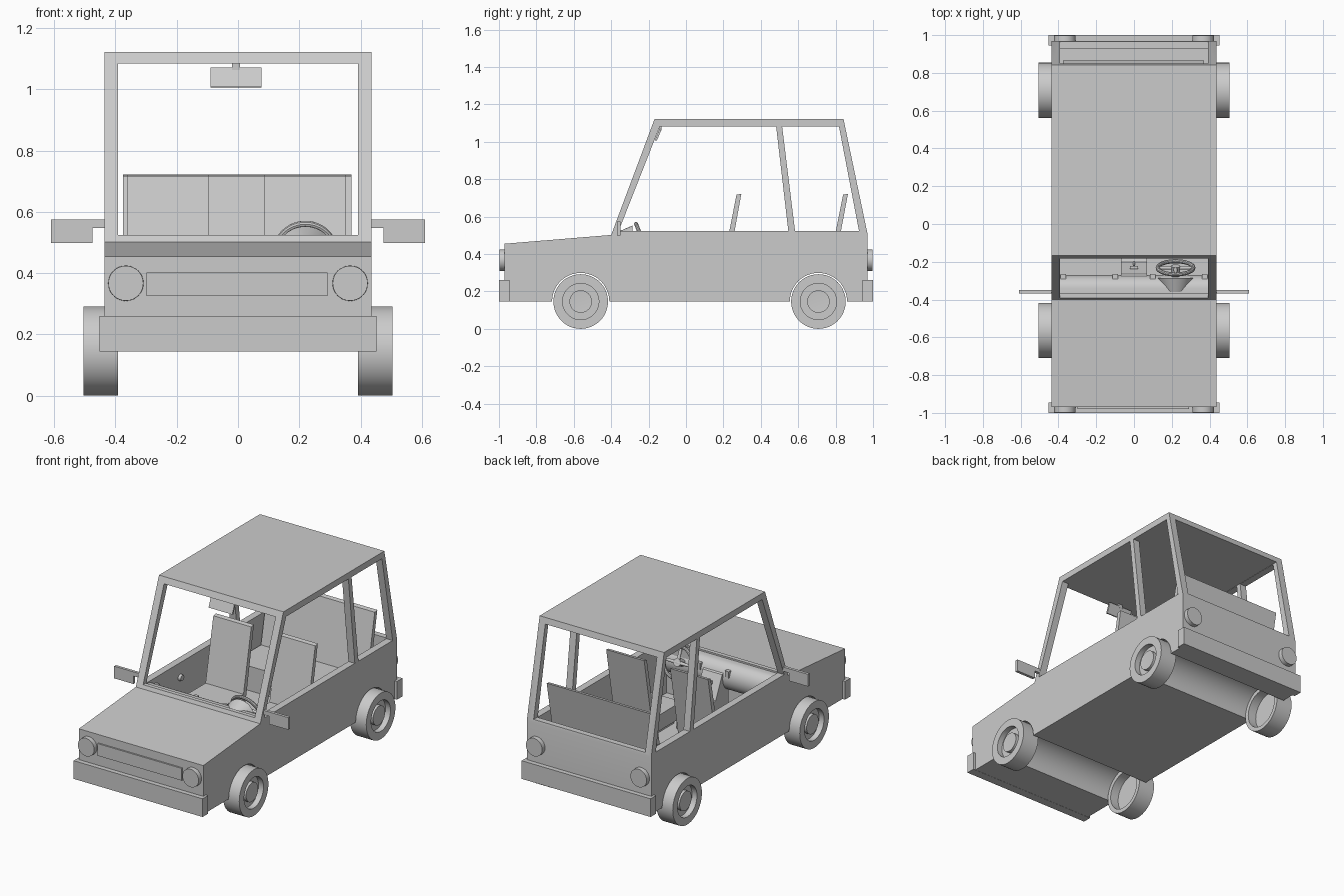
import bpy, bmesh
from math import sin, cos, pi, radians
from mathutils import Matrix, Vector

if "Cube" in bpy.data.objects:
    bpy.data.objects.remove(bpy.data.objects["Cube"])


def finish(name, bm, smooth=False):
    bmesh.ops.remove_doubles(bm, verts=bm.verts, dist=1e-5)
    bmesh.ops.recalc_face_normals(bm, faces=bm.faces)
    me = bpy.data.meshes.new(name)
    bm.to_mesh(me)
    bm.free()
    ob = bpy.data.objects.new(name, me)
    bpy.context.collection.objects.link(ob)
    if smooth:
        shade(ob)
    return ob


def activate(ob):
    bpy.ops.object.select_all(action='DESELECT')
    ob.select_set(True)
    bpy.context.view_layer.objects.active = ob


def shade(ob):
    activate(ob)
    bpy.ops.object.shade_smooth_by_angle(angle=radians(30))


def prism(name, pts, x0, x1, smooth=False):
    """Extrude a (y, z) profile from x0 to x1."""
    bm = bmesh.new()
    f = bm.faces.new([bm.verts.new((x0, y, z)) for y, z in pts])
    r = bmesh.ops.extrude_face_region(bm, geom=[f])
    vs = [g for g in r['geom'] if isinstance(g, bmesh.types.BMVert)]
    bmesh.ops.translate(bm, verts=vs, vec=(x1 - x0, 0, 0))
    return finish(name, bm, smooth)


def box(name, x0, x1, y0, y1, z0, z1):
    return prism(name, [(y0, z0), (y1, z0), (y1, z1), (y0, z1)], x0, x1)


def lathe(name, prof, centre, axis, steps=48):
    """Spin (distance along axis, radius) points around an axis."""
    bm = bmesh.new()
    vs = [bm.verts.new((r, 0, h)) for h, r in prof]
    es = [bm.edges.new(p) for p in zip(vs, vs[1:])]
    bmesh.ops.spin(bm, geom=vs + es, cent=(0, 0, 0), axis=(0, 0, 1),
                   angle=2 * pi, steps=steps)
    rot = Vector((0, 0, 1)).rotation_difference(Vector(axis)).to_matrix().to_4x4()
    bm.transform(Matrix.Translation(centre) @ rot)
    return finish(name, bm, True)


def cylinder(name, centre, axis, r0, r1, h):
    return lathe(name, [(0, 0), (0, r0), (h, r1), (h, 0)], centre, axis, 32)


def cut(ob, cutter):
    m = ob.modifiers.new("cut", 'BOOLEAN')
    m.operation, m.solver, m.object = 'DIFFERENCE', 'EXACT', cutter
    activate(ob)
    bpy.ops.object.modifier_apply(modifier=m.name)
    bpy.data.objects.remove(cutter)


WHEEL_Y, WHEEL_Z, W = (-0.563, 0.708), 0.146, 0.436


def arch(cy, r=0.153, n=24):
    return [(cy - r * cos(pi * i / n), WHEEL_Z + r * sin(pi * i / n)) for i in range(n + 1)]


# body shell: side profile with wheel tunnels
profile = [(-0.97, 0.146)] + arch(WHEEL_Y[0]) + arch(WHEEL_Y[1]) + [
    (0.97, 0.146), (0.97, 0.51), (0.842, 1.122), (-0.168, 1.122),
    (-0.40, 0.502), (-0.97, 0.455)]
body = prism("body_shell", profile, -W, W)

# hollow cabin, open through windscreen and rear window
cut(body, prism("cabin_cutter", [
    (-0.6, 0.525), (-0.365, 0.525), (-0.365, 0.185), (0.52, 0.185), (0.52, 0.325),
    (0.93, 0.325), (0.93, 0.525), (1.1, 0.525), (1.1, 1.084), (-0.6, 1.084)], -0.391, 0.391))
# side windows
cut(body, prism("front_window_cutter", [
    (-0.36, 0.523), (0.547, 0.523), (0.482, 1.082), (-0.14, 1.082)], -0.6, 0.6))
cut(body, prism("rear_window_cutter", [
    (0.583, 0.523), (0.925, 0.523), (0.818, 1.082), (0.514, 1.082)], -0.6, 0.6))
shade(body)

# bumpers and grille
box("front_bumper", -0.452, 0.452, -1.0, -0.945, 0.145, 0.26)
box("rear_bumper", -0.452, 0.452, 0.945, 1.0, 0.145, 0.26)
box("grille", -0.298, 0.292, -0.98, -0.96, 0.325, 0.402)

for s, side in ((1, "right"), (-1, "left")):
    # lamps
    cylinder(f"headlamp_{side}", (s * 0.366, -0.96, 0.367), (0, -1, 0), 0.058, 0.057, 0.038)
    cylinder(f"tail_lamp_{side}", (s * 0.366, 0.96, 0.367), (0, 1, 0), 0.058, 0.057, 0.038)
    # wheels: tyre, recessed rim, hub cap, hollow back
    for y, end in zip(WHEEL_Y, ("front", "rear")):
        lathe(f"{end}_wheel_{side}", [
            (0.49, 0), (0.493, 0.06), (0.47, 0.06), (0.47, 0.097), (0.505, 0.097),
            (0.505, 0.146), (0.392, 0.146), (0.392, 0.12), (0.45, 0.12), (0.45, 0)],
            (0, y, WHEEL_Z), (s, 0, 0))
    # door mirrors
    a, b, c = s * 0.43, s * 0.475, s * 0.61
    box(f"door_mirror_arm_{side}", min(a, b), max(a, b), -0.368, -0.35, 0.548, 0.575)
    box(f"door_mirror_{side}", min(b, c), max(b, c), -0.368, -0.35, 0.498, 0.575)
    # inner door handle
    cylinder(f"door_handle_{side}", (s * 0.395, -0.02, 0.43), (-s, 0, 0), 0.022, 0.018, 0.02)

# seats
front_seat = [(-0.08, 0.22), (-0.08, 0.32), (0.192, 0.32), (0.27, 0.717), (0.296, 0.722),
              (0.205, 0.22)]
prism("front_seat_right", front_seat, 0.086, 0.352)
prism("front_seat_left", front_seat, -0.362, -0.096)
for x in (0.219, -0.229):
    box("front_seat_base", x - 0.1, x + 0.1, -0.05, 0.18, 0.18, 0.23)
prism("rear_bench", [(0.49, 0.18), (0.49, 0.34), (0.765, 0.34), (0.84, 0.717), (0.866, 0.722),
                     (0.79, 0.32), (0.53, 0.32), (0.53, 0.18)], -0.375, 0.37)

# dashboard with rounded face, vents and centre console
roll = [(-0.34 + 0.07 * cos(t), 0.43 + 0.085 * sin(t))
        for t in [pi / 2 - pi * i / 16 for i in range(17)]]
prism("dashboard", [(-0.37, 0.515)] + roll + [(-0.37, 0.345)], -0.392, 0.392, True)
for x in (-0.375, -0.1, 0.1, 0.375):
    box("dash_vent", x - 0.014, x + 0.014, -0.29, -0.265, 0.45, 0.49)
prism("centre_console", [(-0.33, 0.18), (-0.33, 0.49), (-0.265, 0.46), (-0.2, 0.32),
                         (0.0, 0.28), (0.0, 0.18)], -0.068, 0.068)
cylinder("gear_stick", (0, -0.2, 0.3), (0, -0.25, 1), 0.007, 0.006, 0.11)
box("gear_knob", -0.02, 0.02, -0.238, -0.222, 0.4, 0.42)

# instrument cowl, steering column and wheel
cylinder("instrument_cowl", (0.22, -0.36, 0.455), (0, 1, 0), 0.065, 0.098, 0.075)
axis = Vector((0, 0.93, 0.37)).normalized()
hub = Vector((0.22, -0.232, 0.473))
cylinder("steering_column", hub - axis * 0.12, axis, 0.02, 0.024, 0.13)
ring = [(0.011 * sin(2 * pi * i / 10), 0.094 + 0.011 * cos(2 * pi * i / 10)) for i in range(11)]
lathe("steering_wheel_rim", ring, hub, axis)
for a in (0, 180, 270):
    d = Vector((cos(radians(a)), 0, 0)) + axis.cross(Vector((1, 0, 0))) * sin(radians(a))
    cylinder("steering_wheel_spoke", hub, d, 0.011, 0.008, 0.092)

# rear-view mirror, parallel to the windscreen
prism("rear_view_mirror", [(-0.166, 1.008), (-0.156, 1.006), (-0.13, 1.068), (-0.142, 1.071)],
      -0.09, 0.076)
box("rear_view_mirror_stem", -0.02, 0.006, -0.145, -0.132, 1.06, 1.09)
